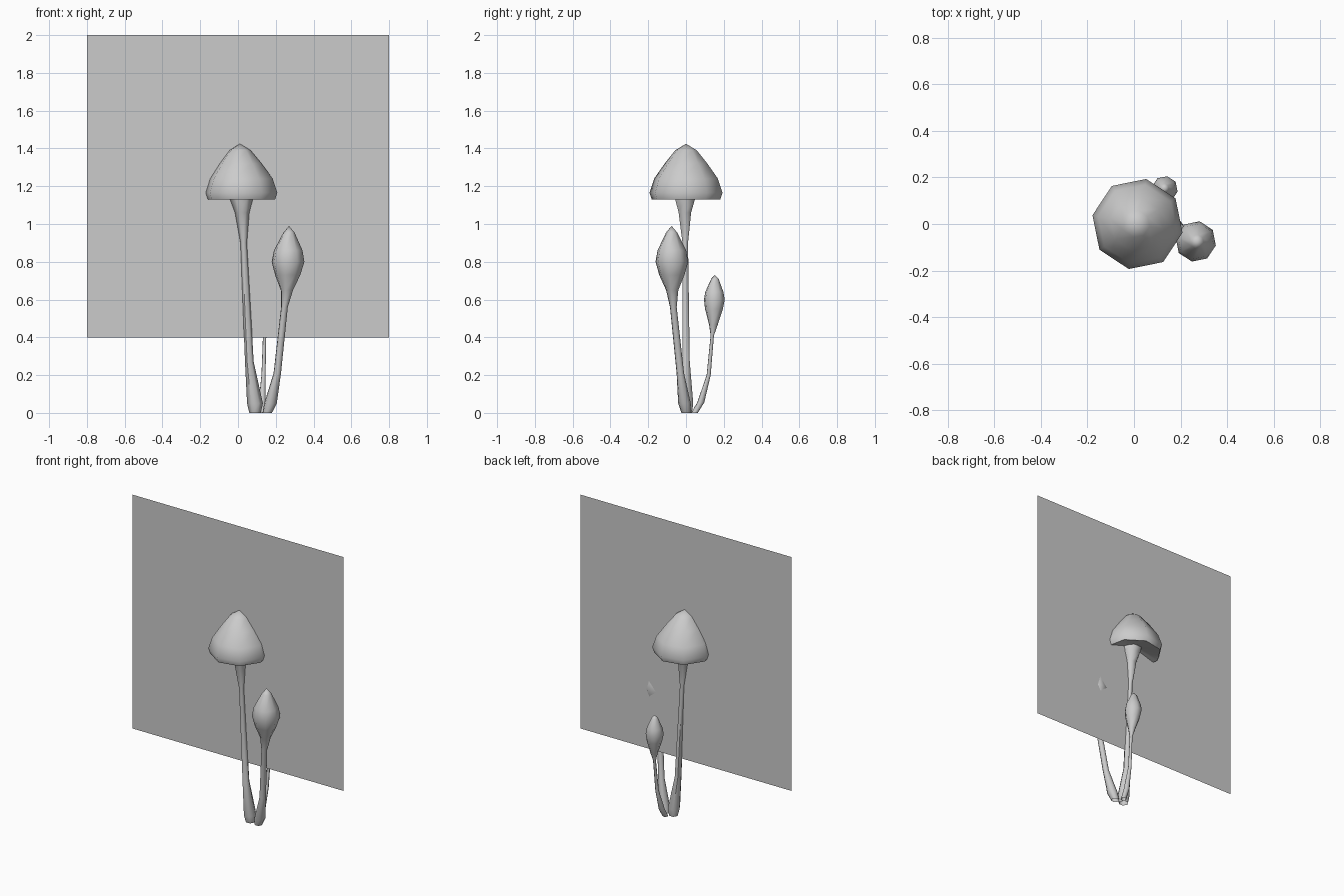
import bpy, bmesh
from math import cos, sin, pi, radians


def ring_tube(name, rings, sides, turn=0.0):
    """Skin circular rings (x, y, z, radius); radius 0 makes a pointed tip."""
    bm = bmesh.new()
    loops = []
    for x, y, z, r in rings:
        if r == 0:
            loops.append([bm.verts.new((x, y, z))] * sides)
            continue
        loops.append([bm.verts.new((x + r * cos(turn + 2 * pi * i / sides),
                                    y + r * sin(turn + 2 * pi * i / sides), z))
                      for i in range(sides)])
    for a, b in zip(loops, loops[1:]):
        for i in range(sides):
            j = (i + 1) % sides
            quad = list(dict.fromkeys((a[i], a[j], b[j], b[i])))
            bm.faces.new(quad)
    return finish(name, bm, True)


def finish(name, bm, smooth=False):
    mesh = bpy.data.meshes.new(name)
    bm.to_mesh(mesh)
    bm.free()
    obj = bpy.data.objects.new(name, mesh)
    bpy.context.collection.objects.link(obj)
    if smooth:
        bpy.ops.object.select_all(action='DESELECT')
        obj.select_set(True)
        bpy.context.view_layer.objects.active = obj
        bpy.ops.object.shade_smooth_by_angle(angle=radians(60))
    return obj


# Large open cap: concave underside, rim, then bell up to the tip
ring_tube("large_cap", [
    (0.015, 0, 1.165, 0.06), (0.015, 0, 1.13, 0.185), (0.015, 0, 1.165, 0.197),
    (0.015, 0, 1.24, 0.172), (0.012, 0, 1.32, 0.115), (0.01, 0, 1.39, 0.058),
    (0.01, 0, 1.425, 0)], 8, radians(-11))

# Large stem, flaring into the cap
ring_tube("large_stem", [
    (0.09, 0.005, 0, 0.03), (0.09, 0.002, 0.05, 0.042), (0.06, 0, 0.27, 0.023),
    (0.03, -0.004, 0.9, 0.017), (0.022, -0.006, 1.06, 0.038),
    (0.018, -0.005, 1.13, 0.06), (0.015, 0, 1.165, 0.065)], 6)

# Medium closed mushroom: stem and bud in one skin
ring_tube("medium_mushroom", [
    (0.155, 0, 0, 0.025), (0.172, -0.008, 0.05, 0.034), (0.208, -0.03, 0.21, 0.02),
    (0.246, -0.067, 0.56, 0.018), (0.259, -0.073, 0.65, 0.033),
    (0.263, -0.075, 0.73, 0.068), (0.265, -0.075, 0.80, 0.088),
    (0.266, -0.075, 0.86, 0.077), (0.27, -0.076, 0.955, 0.03),
    (0.27, -0.076, 0.99, 0)], 8, radians(-11))

# Small closed mushroom at the back
ring_tube("small_mushroom", [
    (0.125, 0.045, 0, 0.018), (0.128, 0.078, 0.055, 0.019), (0.135, 0.12, 0.2, 0.011),
    (0.141, 0.139, 0.41, 0.009), (0.14, 0.145, 0.465, 0.023),
    (0.135, 0.148, 0.55, 0.048), (0.132, 0.15, 0.60, 0.056),
    (0.132, 0.15, 0.64, 0.049), (0.13, 0.153, 0.71, 0.02),
    (0.13, 0.153, 0.73, 0)], 8, radians(-11))

# Flat square panel through the cluster
bm = bmesh.new()
bm.faces.new([bm.verts.new(p) for p in
              ((-0.8, 0, 0.4), (0.8, 0, 0.4), (0.8, 0, 2), (-0.8, 0, 2))])
finish("panel", bm)
